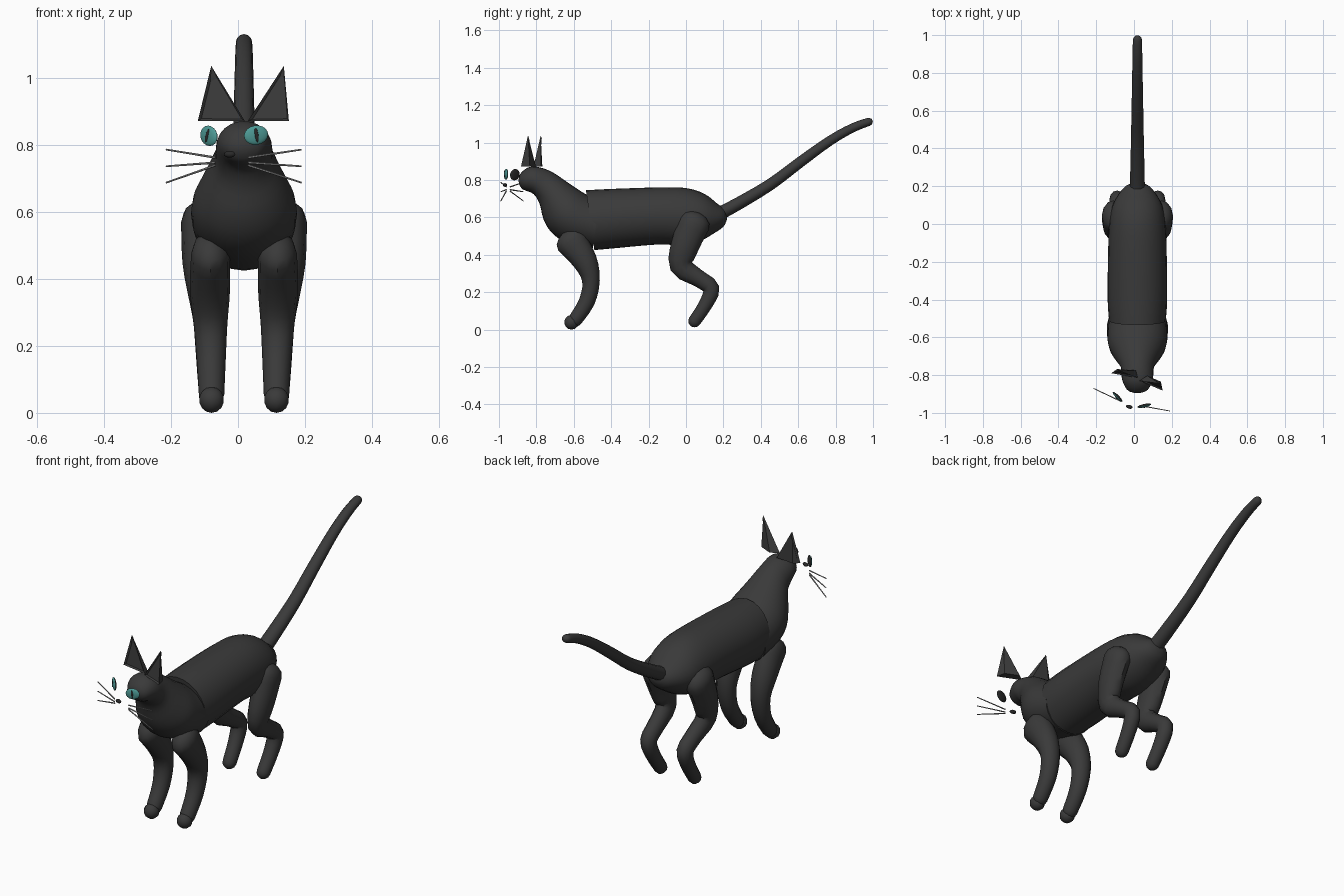
import bpy, bmesh, math
from mathutils import Vector, Matrix

cube = bpy.data.objects.get("Cube")
if cube:
    bpy.data.objects.remove(cube)

MID = 0.018  # centre line of the body


def material(name, rgb):
    m = bpy.data.materials.new(name)
    m.use_nodes = True
    m.diffuse_color = (*rgb, 1)
    bsdf = m.node_tree.nodes["Principled BSDF"]
    bsdf.inputs["Base Color"].default_value = (*rgb, 1)
    bsdf.inputs["Roughness"].default_value = 0.8
    return m


FUR = material("charcoal_fur", (0.042, 0.042, 0.042))
TEAL = material("teal_eye", (0.075, 0.32, 0.30))
DARK = material("near_black", (0.022, 0.022, 0.022))
GREY = material("whisker_grey", (0.32, 0.32, 0.32))


def finish(name, bm, *mats, angle=40):
    bmesh.ops.recalc_face_normals(bm, faces=bm.faces)
    mesh = bpy.data.meshes.new(name)
    bm.to_mesh(mesh)
    bm.free()
    for m in mats:
        mesh.materials.append(m)
    ob = bpy.data.objects.new(name, mesh)
    bpy.context.collection.objects.link(ob)
    bpy.ops.object.select_all(action="DESELECT")
    ob.select_set(True)
    bpy.context.view_layer.objects.active = ob
    bpy.ops.object.shade_smooth_by_angle(angle=math.radians(angle))
    return ob


def spline(rows, steps):
    """Catmull-Rom through rows of vectors."""
    out = []
    for i in range(len(rows) - 1):
        a, b, c, d = (rows[max(0, min(len(rows) - 1, i + k))] for k in (-1, 0, 1, 2))
        for s in range(steps):
            t = s / steps
            out.append(tuple(0.5 * (2 * q + (r - p) * t + (2 * p - 5 * q + 4 * r - e) * t * t
                                    + (3 * q - p - 3 * r + e) * t ** 3)
                             for p, q, r, e in zip(a, b, c, d)))
    return out + [rows[-1]]


def loft(name, rings, sides=16):
    """Skin a list of (centre, half-axis u, half-axis v) ellipses."""
    bm = bmesh.new()
    loops = []
    for c, u, v in rings:
        angles = [math.tau * k / sides for k in range(sides)]
        loops.append([bm.verts.new(c + u * math.cos(a) + v * math.sin(a)) for a in angles])
    for lo, hi in zip(loops, loops[1:]):
        for k in range(sides):
            n = (k + 1) % sides
            bm.faces.new((lo[k], lo[n], hi[n], hi[k]))
    bm.faces.new(loops[0])
    bm.faces.new(loops[-1])
    return finish(name, bm, FUR)


def body_part(name, rows):
    """Rows: top y, top z, bottom y, bottom z, half width."""
    rings = []
    for ty, tz, by, bz, w in spline(rows, 3):
        top, bottom = Vector((MID, ty, tz)), Vector((MID, by, bz))
        rings.append(((top + bottom) / 2, Vector((w, 0, 0)), (top - bottom) / 2))
    return loft(name, rings, 24)


def limb(name, rows, side=1, sides=12):
    """Rows: x offset, y, z, half width, radius in the side plane; domed ends."""
    rows = spline(rows, 3)
    pts = [Vector((MID + side * r[0], r[1], r[2])) for r in rows]
    rings = []
    for i, r in enumerate(rows):
        t = (pts[min(i + 1, len(pts) - 1)] - pts[max(i - 1, 0)]).normalized()
        v = Vector((1, 0, 0)).cross(t).normalized()
        rings.append((pts[i], v.cross(t).normalized() * r[3], v * r[4]))

    def dome(ring, direction, height):
        c, u, v = ring
        return [(c + direction * height * math.sin(a), u * math.cos(a), v * math.cos(a))
                for a in (0.5, 1.0, 1.4)]
    first = dome(rings[0], (pts[0] - pts[1]).normalized(), rows[0][3])
    last = dome(rings[-1], (pts[-1] - pts[-2]).normalized(), rows[-1][3])
    return loft(name, first[::-1] + rings + last, sides)


# Torso, and the head running into neck and chest
body_part("torso", [
    (-0.535, 0.745, -0.49, 0.425, 0.15), (-0.40, 0.752, -0.38, 0.435, 0.158),
    (-0.15, 0.76, -0.15, 0.455, 0.155), (0.00, 0.757, -0.01, 0.45, 0.15),
    (0.10, 0.725, 0.08, 0.475, 0.135), (0.165, 0.675, 0.15, 0.515, 0.10),
    (0.205, 0.645, 0.20, 0.55, 0.06), (0.218, 0.61, 0.218, 0.585, 0.02)])
body_part("head_and_chest", [
    (-0.896, 0.80, -0.893, 0.78, 0.015), (-0.882, 0.838, -0.873, 0.75, 0.055),
    (-0.825, 0.872, -0.815, 0.725, 0.082), (-0.73, 0.85, -0.782, 0.67, 0.088),
    (-0.63, 0.785, -0.762, 0.59, 0.125), (-0.57, 0.745, -0.72, 0.52, 0.152),
    (-0.52, 0.715, -0.64, 0.465, 0.158), (-0.46, 0.69, -0.50, 0.428, 0.15)])

# Legs, mirrored about the centre line
for side, label in ((1, "left"), (-1, "right")):
    limb("front_leg_" + label, [
        (0.100, -0.615, 0.475, 0.058, 0.085), (0.102, -0.54, 0.366, 0.060, 0.066),
        (0.100, -0.508, 0.260, 0.050, 0.047), (0.098, -0.53, 0.150, 0.043, 0.043),
        (0.097, -0.59, 0.055, 0.038, 0.038)], side)
    limb("hind_leg_" + label, [
        (0.128, 0.045, 0.570, 0.060, 0.085), (0.128, -0.005, 0.450, 0.056, 0.076),
        (0.118, -0.025, 0.340, 0.046, 0.062), (0.110, 0.065, 0.275, 0.042, 0.046),
        (0.107, 0.135, 0.220, 0.040, 0.044), (0.104, 0.105, 0.135, 0.037, 0.037),
        (0.100, 0.046, 0.046, 0.034, 0.034)], side)
    # Front paw
    bm = bmesh.new()
    bmesh.ops.create_uvsphere(bm, u_segments=10, v_segments=7, radius=0.039)
    bmesh.ops.translate(bm, verts=bm.verts, vec=(MID + side * 0.097, -0.612, 0.039))
    finish("front_paw_" + label, bm, FUR)

# Tail
limb("tail", [
    (0, 0.16, 0.610, 0.040, 0.036), (0, 0.27, 0.668, 0.038, 0.034),
    (0, 0.45, 0.775, 0.034, 0.031), (0, 0.61, 0.895, 0.031, 0.029),
    (0, 0.77, 1.010, 0.028, 0.026), (0, 0.89, 1.078, 0.026, 0.024),
    (0, 0.975, 1.110, 0.024, 0.022)])


def ear(name, front, back, tip):
    bm = bmesh.new()
    base = [bm.verts.new((x, y, 0.873)) for x, y in front + back]
    apex = bm.verts.new(tip)
    bm.faces.new(base)
    sides = [bm.faces.new((base[i], base[(i + 1) % 4], apex)) for i in range(4)]
    bmesh.ops.recalc_face_normals(bm, faces=bm.faces)
    bmesh.ops.inset_region(bm, faces=sides[:1], thickness=0.012, depth=-0.008)
    finish(name, bm, FUR, angle=30)


ear("ear_right", [(-0.12, -0.79), (0.02, -0.815)], [(0.01, -0.775), (-0.09, -0.768)],
    (-0.08, -0.777, 1.037))
ear("ear_left", [(0.03, -0.83), (0.152, -0.882)], [(0.142, -0.835), (0.07, -0.803)],
    (0.137, -0.845, 1.037))


def eye(label, centre, facing, width, height, lean):
    """Flattened ball, teal in front and dark behind, with a slit pupil."""
    n = Vector((*facing, 0)).normalized()
    across = Vector((0, 0, 1)).cross(n)
    turn = Matrix((across, (0, 0, 1), n)).transposed().to_4x4()
    place = Matrix.Translation(centre) @ turn @ Matrix.Rotation(lean, 4, "Z")
    bm = bmesh.new()
    bmesh.ops.create_uvsphere(bm, u_segments=18, v_segments=10, radius=1)
    for f in bm.faces:
        f.material_index = 0 if f.calc_center_median().z > 0 else 1
    bmesh.ops.transform(bm, verts=bm.verts, matrix=place @ Matrix.Diagonal((width, height, 0.009, 1)))
    finish("eye_" + label, bm, TEAL, DARK)
    bm = bmesh.new()
    bmesh.ops.create_uvsphere(bm, u_segments=10, v_segments=6, radius=1)
    slit = place @ Matrix.Translation((0, 0, 0.0075)) @ Matrix.Diagonal((0.006, 0.022, 0.004, 1))
    bmesh.ops.transform(bm, verts=bm.verts, matrix=slit)
    finish("pupil_" + label, bm, DARK)


eye("right", (-0.087, -0.915, 0.828), (-0.7, -0.7), 0.036, 0.030, -0.3)
eye("left", (0.054, -0.962, 0.83), (0.21, -0.98), 0.037, 0.029, 0.15)

# Nose
bm = bmesh.new()
bmesh.ops.create_uvsphere(bm, u_segments=12, v_segments=8, radius=1)
bmesh.ops.transform(bm, verts=bm.verts, matrix=Matrix.Translation((-0.025, -0.968, 0.773))
                    @ Matrix.Rotation(-0.3, 4, "Z") @ Matrix.Diagonal((0.018, 0.010, 0.010, 1)))
finish("nose", bm, DARK)

# Whiskers, three on each cheek
for label, root, end in (("right", (-0.067, -0.94), (-0.215, -0.87)),
                         ("left", (0.03, -0.961), (0.19, -0.99))):
    for i, (z0, z1) in enumerate(((0.763, 0.787), (0.748, 0.737), (0.740, 0.688))):
        a, b = Vector((*root, z0)), Vector((*end, z1))
        bm = bmesh.new()
        bmesh.ops.create_cone(bm, segments=6, radius1=0.0035, radius2=0.0025,
                              depth=(b - a).length, cap_ends=True)
        aim = (b - a).to_track_quat("Z", "Y").to_matrix().to_4x4()
        bmesh.ops.transform(bm, verts=bm.verts, matrix=Matrix.Translation((a + b) / 2) @ aim)
        finish(f"whisker_{label}_{i + 1}", bm, GREY)
